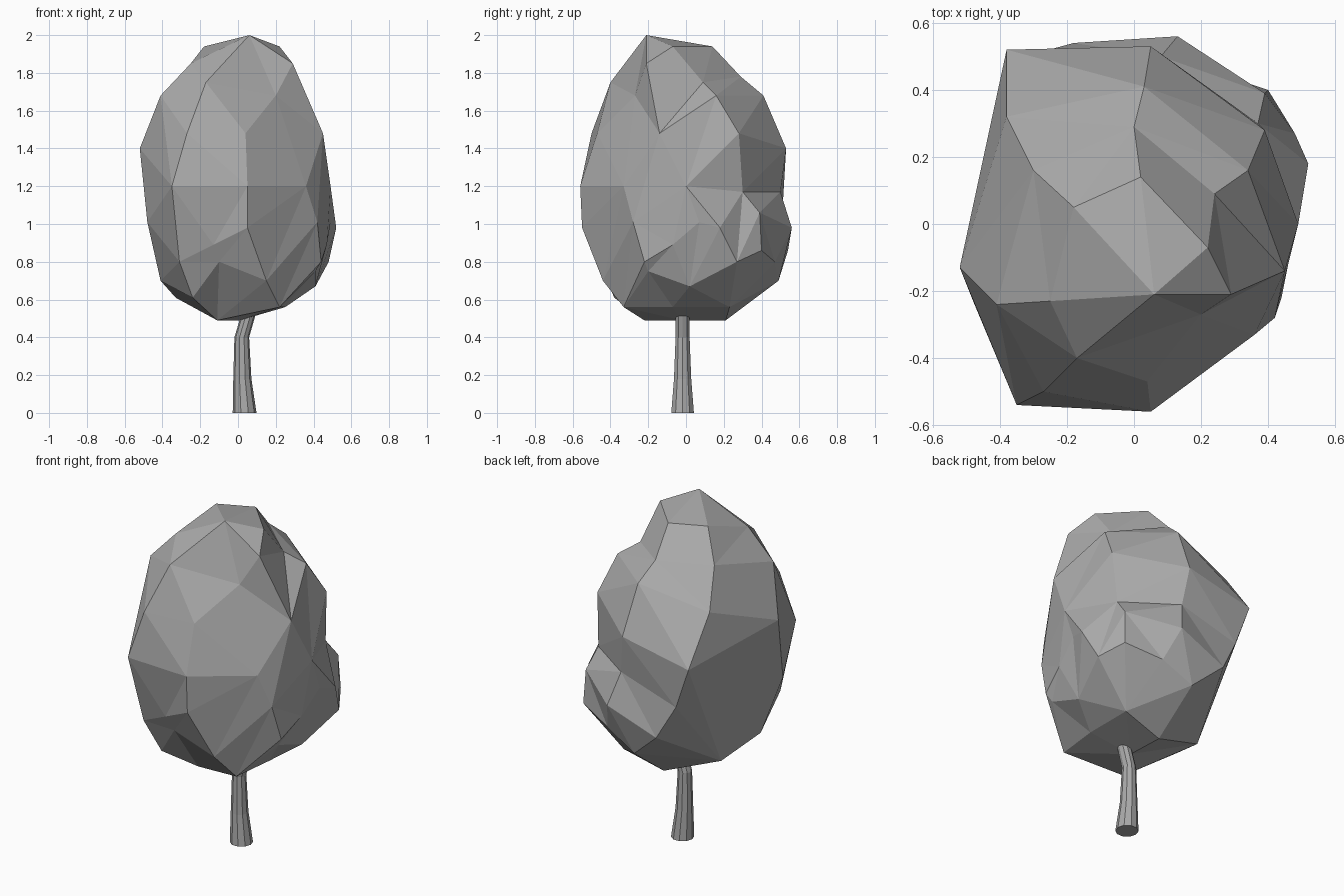
import bpy
import bmesh
import math
from mathutils import Vector

default_cube = bpy.data.objects.get("Cube")
if default_cube:
    bpy.data.objects.remove(default_cube, do_unlink=True)


def make_material(name, value):
    material = bpy.data.materials.new(name)
    material.use_nodes = True
    colour = (value, value, value, 1)
    material.diffuse_color = colour
    shader = next(n for n in material.node_tree.nodes if n.type == "BSDF_PRINCIPLED")
    shader.inputs["Base Color"].default_value = colour
    shader.inputs["Roughness"].default_value = 0.9
    return material


def add_object(name, bm, material):
    """Turn a finished bmesh into a flat shaded object."""
    bmesh.ops.recalc_face_normals(bm, faces=bm.faces[:])
    mesh = bpy.data.meshes.new(name)
    bm.to_mesh(mesh)
    bm.free()
    mesh.materials.append(material)
    for polygon in mesh.polygons:
        polygon.use_smooth = False
    obj = bpy.data.objects.new(name, mesh)
    bpy.context.collection.objects.link(obj)
    return obj


def skin_sections(sections, centre, stretch):
    """Skin corner points with facets, keeping hollows and bulges.

    The corners are connected while spread over a ball around the centre,
    then each one is moved out to its own place.
    """
    bm = bmesh.new()
    places = {}
    for height, outline in sections.items():
        for x, y in outline:
            place = Vector((x, y, height))
            direction = place - centre
            direction.z /= stretch
            places[bm.verts.new(direction.normalized())] = place
    bmesh.ops.convex_hull(bm, input=bm.verts[:])
    for vert, place in places.items():
        vert.co = place
    bmesh.ops.triangulate(bm, faces=bm.faces[:])
    return bm


def skin_path(path, sides):
    """Build a closed tapered tube through (x, y, z, radius) stations."""
    bm = bmesh.new()
    rings = []
    for x, y, z, radius in path:
        ring = []
        for i in range(sides):
            angle = math.tau * i / sides
            ring.append(bm.verts.new((x + radius * math.cos(angle),
                                      y + radius * math.sin(angle), z)))
        rings.append(ring)
    for lower, upper in zip(rings, rings[1:]):
        for i in range(sides):
            j = (i + 1) % sides
            bm.faces.new((lower[i], lower[j], upper[j], upper[i]))
    bm.faces.new(rings[0])
    bm.faces.new(rings[-1])
    return bm


grey = make_material("plain grey", 0.4)

# Foliage: uneven cross-sections from the peak down to the underside,
# with a bulging lobe low on the back left
crown = {
    2.0: [(.06, -.21)],
    1.94: [(-.18, .05), (.02, .14), (.22, -.07)],
    1.85: [(.29, -.21), (-.25, -.23)],
    1.78: [(-.3, .16), (0, .29)],
    1.75: [(-.17, -.4), (.24, .09)],
    1.68: [(.2, -.27), (.34, .16), (.03, .41), (-.41, -.24)],
    1.58: [(-.38, .32)],
    1.48: [(-.27, -.5), (.04, -.47), (.45, -.14), (.39, .28)],
    1.4: [(-.52, -.13), (.05, .53)],
    1.31: [(-.38, .52)],
    1.2: [(-.35, -.54), (.05, -.56), (.36, -.33), (.49, 0)],
    1.17: [(.37, .3), (.08, .5)],
    1.06: [(.39, .39), (-.29, .51)],
    1.01: [(.42, -.28), (-.48, -.23), (.49, .07)],
    .98: [(.05, -.55), (.52, .18), (.13, .56)],
    .89: [(.47, -.07), (-.13, -.5)],
    .86: [(.4, .4), (-.18, .54)],
    .8: [(-.31, -.45), (.44, -.22), (.48, .27), (.19, .47), (-.1, -.46)],
    .75: [(.41, -.2)],
    .7: [(.15, -.44), (-.41, -.12), (0, .49)],
    .67: [(.41, .02)],
    .61: [(-.24, -.38), (-.33, .14)],
    .56: [(.22, -.33), (.25, .23), (.25, -.07)],
    .49: [(-.11, -.22), (0, .21), (.01, -.02)],
}
add_object("foliage", skin_sections(crown, Vector((0, 0, 1.2)), 1.5), grey)

# Trunk: flared at the foot and bent where it enters the foliage
stem = [(.035, -.018, 0, .063), (.023, -.018, .18, .048),
        (.02, -.018, .4, .039), (.055, -.018, .52, .038), (.06, -.018, .62, .03)]
add_object("trunk", skin_path(stem, 10), grey)
